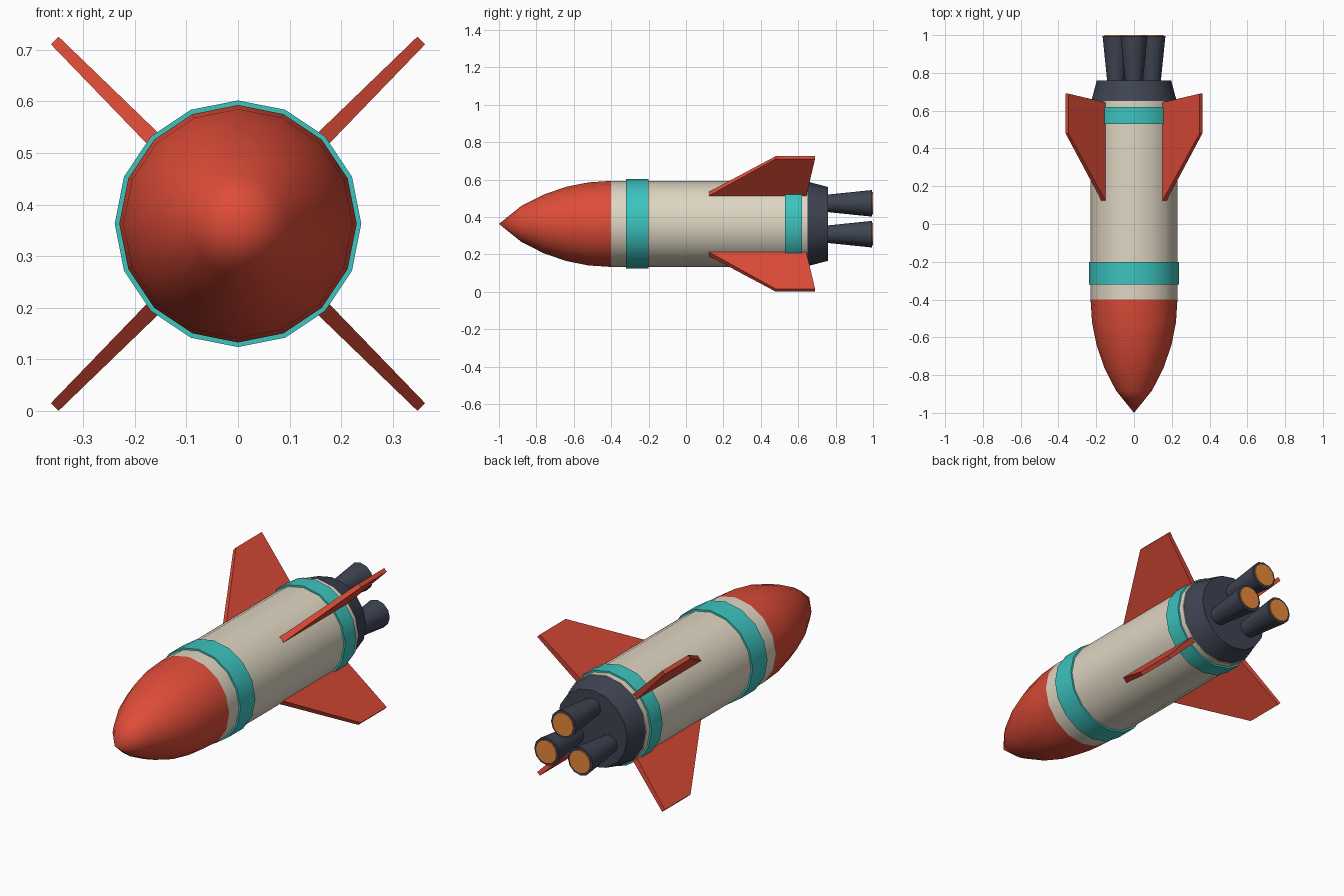
import bpy, bmesh, math
from mathutils import Matrix, Vector

cube = bpy.data.objects.get("Cube")
if cube:
    bpy.data.objects.remove(cube, do_unlink=True)

AXIS_Z = 0.363      # height of the rocket's long axis
BODY_R = 0.23


def material(name, rgb):
    """Flat material from 0-255 display colour."""
    linear = [((c / 255 + 0.055) / 1.055) ** 2.4 for c in rgb] + [1]
    mat = bpy.data.materials.new(name)
    mat.use_nodes = True
    mat.diffuse_color = linear
    mat.node_tree.nodes["Principled BSDF"].inputs["Base Color"].default_value = linear
    return mat


red = material("red", (222, 76, 56))
cream = material("cream", (223, 214, 194))
teal = material("teal", (60, 195, 190))
slate = material("dark slate", (62, 68, 82))
orange = material("glow orange", (236, 138, 60))


def finish(name, bm, mat, smooth):
    bmesh.ops.recalc_face_normals(bm, faces=bm.faces)
    mesh = bpy.data.meshes.new(name)
    bm.to_mesh(mesh)
    bm.free()
    mesh.materials.append(mat)
    obj = bpy.data.objects.new(name, mesh)
    bpy.context.collection.objects.link(obj)
    if smooth:
        bpy.ops.object.select_all(action='DESELECT')
        obj.select_set(True)
        bpy.context.view_layer.objects.active = obj
        bpy.ops.object.shade_smooth_by_angle(angle=math.radians(31))
    return obj


def lathe(name, profile, mat, sides=16, x=0, z=AXIS_Z, caps=True):
    """Revolve (y, radius) points about an axis running along y."""
    bm = bmesh.new()
    rings = []
    for y, r in profile:
        if r == 0:
            rings.append([bm.verts.new((x, y, z))] * sides)
            continue
        angles = [math.tau * i / sides for i in range(sides)]
        rings.append([bm.verts.new((x + r * math.cos(a), y, z + r * math.sin(a))) for a in angles])
    for a, b in zip(rings, rings[1:]):
        for i in range(sides):
            j = (i + 1) % sides
            corners = dict.fromkeys((a[i], a[j], b[j], b[i]))
            bm.faces.new(list(corners))
    if caps:
        for ring in (rings[0], rings[-1]):
            if ring[0] is not ring[1]:
                bm.faces.new(ring)
    return finish(name, bm, mat, True)


# Hull: rounded pointed nose, straight body, tapered tail
steps = 5
nose = []
for i in range(steps + 1):
    t = 1 - i / steps
    nose.append((-0.4 - 0.6 * t, BODY_R * (1 - t * t) ** 0.85))
lathe("nose_cone", nose, red)
lathe("body", [(-0.4, BODY_R), (0.65, BODY_R)], cream)
lathe("tail_skirt", [(0.65, 0.226), (0.76, 0.197)], slate)

# Raised bands around the body
for name, y0, y1 in (("front_band", -0.32, -0.2), ("rear_band", 0.53, 0.62)):
    lathe(name, [(y0, 0.22), (y0, 0.239), (y1, 0.239), (y1, 0.22)], teal, caps=False)

# Three flared engines with glowing exhaust discs
for i in range(3):
    angle = math.radians(90 + 120 * i)
    x, z = 0.11 * math.cos(angle), AXIS_Z + 0.11 * math.sin(angle)
    lathe(f"engine_{i + 1}", [(0.74, 0.045), (0.994, 0.071)], slate, 12, x, z)
    lathe(f"exhaust_glow_{i + 1}", [(0.99, 0.06), (1.0, 0.06)], orange, 12, x, z)

# Four diagonal swept fins, thinner at the tip: (y, radius, half thickness)
FIN = [(0.11, 0.218, 0.0155), (0.48, 0.502, 0.0105), (0.69, 0.502, 0.0105), (0.642, 0.218, 0.0155)]
for i in range(4):
    bm = bmesh.new()
    turn = Matrix.Rotation(math.radians(45 + 90 * i), 3, 'Y')
    base = Vector((0, 0, AXIS_Z))
    left = [bm.verts.new(base + turn @ Vector((r, y, h))) for y, r, h in FIN]
    right = [bm.verts.new(base + turn @ Vector((r, y, -h))) for y, r, h in FIN]
    bm.faces.new(left)
    bm.faces.new(right[::-1])
    for k in range(4):
        n = (k + 1) % 4
        bm.faces.new((left[k], right[k], right[n], left[n]))
    finish(f"fin_{i + 1}", bm, red, False)
